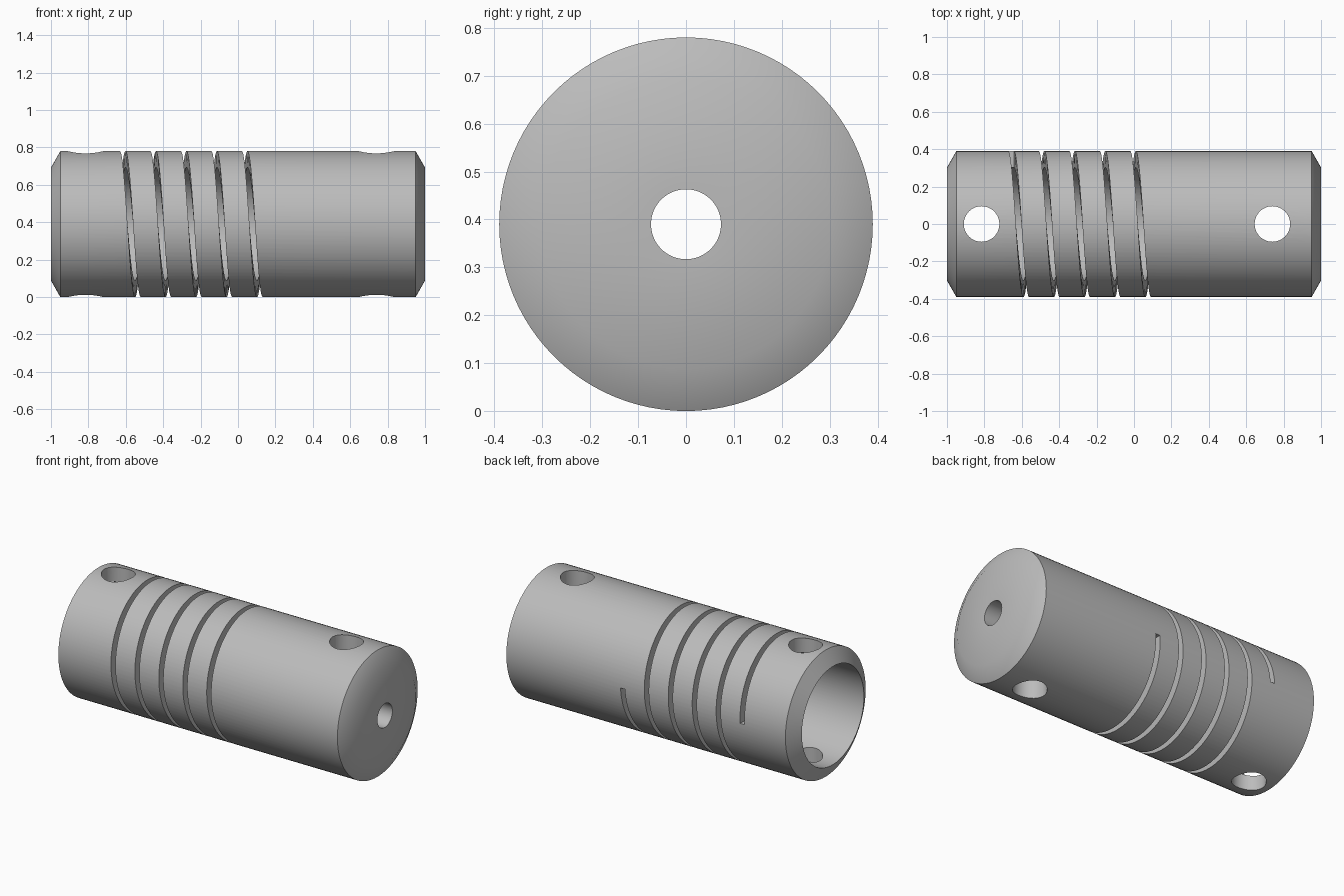
import bpy, bmesh, math
from mathutils import Matrix

R, BORE, SMALL = 0.39, 0.302, 0.073   # outer, wide bore and narrow bore radii
STEPS = 96                            # segments per turn

old = bpy.data.objects.get("Cube")
if old:
    bpy.data.objects.remove(old, do_unlink=True)

metal = bpy.data.materials.new("satin_grey")
grey = (0.5, 0.5, 0.5, 1)
metal.use_nodes = True
metal.diffuse_color = grey
metal.node_tree.nodes["Principled BSDF"].inputs["Base Color"].default_value = grey


def make_object(name, bm):
    bmesh.ops.recalc_face_normals(bm, faces=bm.faces)
    mesh = bpy.data.meshes.new(name)
    bm.to_mesh(mesh)
    bm.free()
    mesh.materials.append(metal)
    obj = bpy.data.objects.new(name, mesh)
    bpy.context.collection.objects.link(obj)
    return obj


def sweep(bm, rings, close_ends):
    """Skin a list of closed vertex rings."""
    n = len(rings[0])
    pairs = list(zip(rings, rings[1:]))
    if not close_ends:
        pairs.append((rings[-1], rings[0]))
    for a, b in pairs:
        for j in range(n):
            k = (j + 1) % n
            bm.faces.new((a[j], a[k], b[k], b[j]))
    if close_ends:
        bm.faces.new(rings[0])
        bm.faces.new(rings[-1])


def around(bm, x, r, angle):
    return bm.verts.new((x, r * math.cos(angle), R + r * math.sin(angle)))


# Turned sleeve: chamfered outside, wide bore stepping down to a narrow one
profile = [(-1, BORE), (-0.95, R), (0.95, R), (1, BORE),
           (1, SMALL), (0.3, SMALL), (0.3, BORE)]
bm = bmesh.new()
sweep(bm, [[around(bm, x, r, math.tau * i / STEPS) for x, r in profile]
           for i in range(STEPS)], False)
sleeve = make_object("coupling_sleeve", bm)

# Helical slot: five turns, open through to the bore
START, PITCH, TURNS, HALF = -0.657, 0.163, 5, 0.015
section = [(-HALF, 0.26), (HALF, 0.26), (HALF, 0.43), (-HALF, 0.43)]
bm = bmesh.new()
rings = []
for i in range(STEPS * TURNS + 1):
    turn = i / STEPS
    rings.append([around(bm, START + PITCH * turn + dx, r, math.tau * turn + 0.013)
                  for dx, r in section])
sweep(bm, rings, True)
cutters = [make_object("slot_cutter", bm)]

# Vertical clamp-screw holes near both ends
for x in (-0.815, 0.74):
    bm = bmesh.new()
    bmesh.ops.create_cone(bm, cap_ends=True, segments=48, radius1=0.095,
                          radius2=0.095, depth=1.2,
                          matrix=Matrix.Translation((x, 0, R)))
    cutters.append(make_object("screw_hole_cutter", bm))

# Cut, then drop the cutters
bpy.ops.object.select_all(action='DESELECT')
sleeve.select_set(True)
bpy.context.view_layer.objects.active = sleeve
for cutter in cutters:
    cutter.hide_render = True
    mod = sleeve.modifiers.new("cut", 'BOOLEAN')
    mod.operation = 'DIFFERENCE'
    mod.solver = 'EXACT'
    mod.object = cutter
    bpy.ops.object.modifier_apply(modifier=mod.name)
    bpy.data.objects.remove(cutter, do_unlink=True)

bpy.ops.object.shade_smooth_by_angle(angle=math.radians(30))
